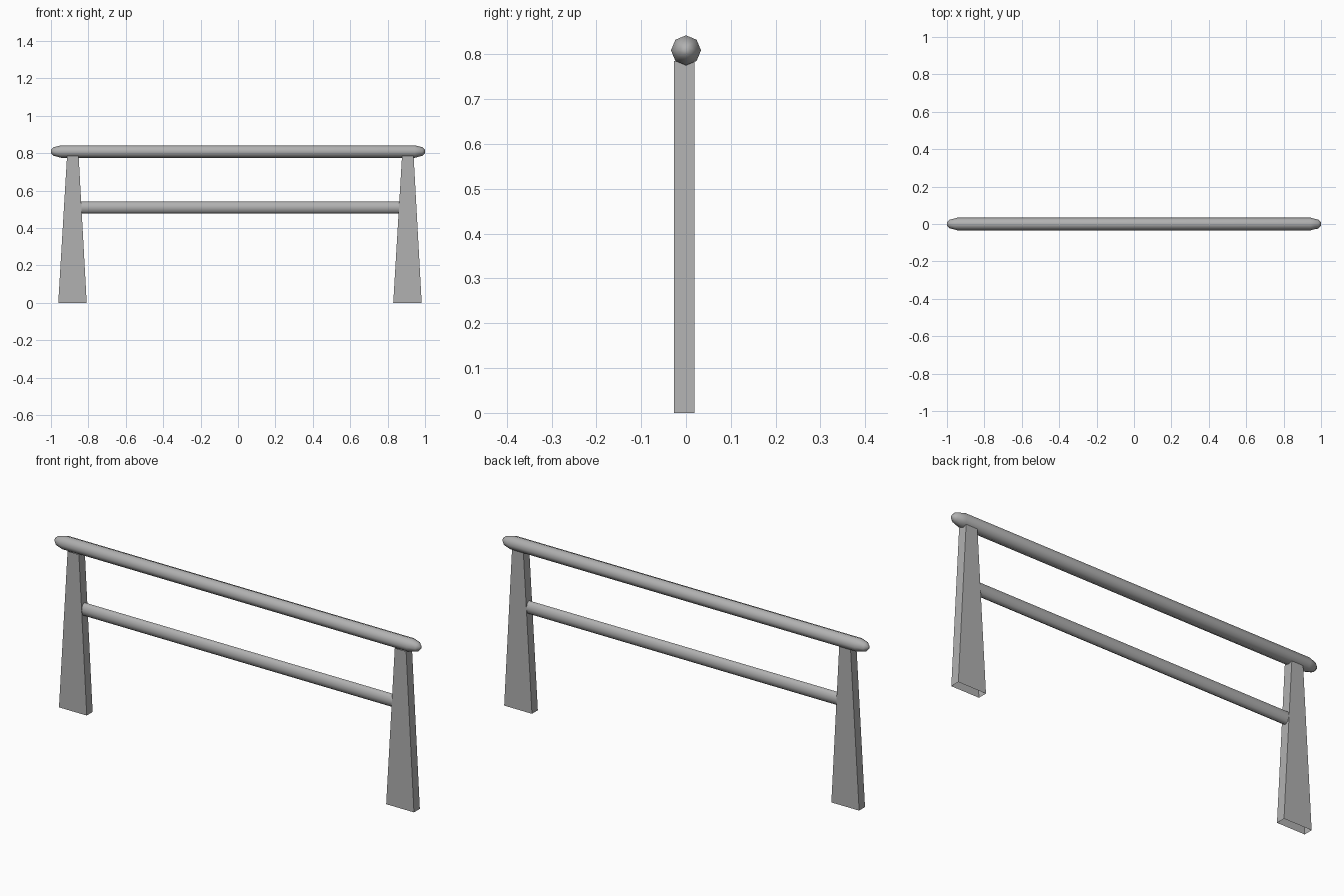
import bpy, bmesh, math

if "Cube" in bpy.data.objects:
    bpy.data.objects.remove(bpy.data.objects["Cube"])

# Dark grey used on every part
grey = bpy.data.materials.new("dark_grey")
grey.diffuse_color = (0.44, 0.44, 0.44, 1)
grey.use_nodes = True
grey.node_tree.nodes["Principled BSDF"].inputs["Base Color"].default_value = grey.diffuse_color


def make_object(name, bm, smooth):
    bmesh.ops.recalc_face_normals(bm, faces=bm.faces)
    for f in bm.faces:
        f.smooth = smooth
    mesh = bpy.data.meshes.new(name)
    bm.to_mesh(mesh)
    bm.free()
    mesh.materials.append(grey)
    obj = bpy.data.objects.new(name, mesh)
    bpy.context.collection.objects.link(obj)
    return obj


def rail(name, profile, y, z, depth=1.0, sides=8, capped=False):
    """Sweep along x; profile is (x, radius) pairs, depth scales y."""
    bm = bmesh.new()
    rings = []
    for x, r in profile:
        angles = [2 * math.pi * i / sides for i in range(sides)]
        rings.append([bm.verts.new((x, y + r * depth * math.cos(a), z + r * math.sin(a)))
                      for a in angles])
    for a, b in zip(rings, rings[1:]):
        for i in range(sides):
            j = (i + 1) % sides
            bm.faces.new((a[i], a[j], b[j], b[i]))
    if capped:
        bm.faces.new(rings[0])
        bm.faces.new(rings[-1])
    return make_object(name, bm, True)


def post(name, cx, top_cx):
    """Tapered box tube, open at the foot and under the rail."""
    bm = bmesh.new()
    y0, y1 = -0.027, 0.019
    rings = []
    for c, half, z in ((cx, 0.076, 0), (top_cx, 0.031, 0.785)):
        corners = ((-half, y0), (half, y0), (half, y1), (-half, y1))
        rings.append([bm.verts.new((c + x, y, z)) for x, y in corners])
    for i in range(4):
        j = (i + 1) % 4
        bm.faces.new((rings[0][i], rings[0][j], rings[1][j], rings[1][i]))
    return make_object(name, bm, False)


# Top rail with rounded ends
end = [(0.945, 0.0335), (0.985, 0.023), (0.999, 0.009), (1.0, 0.002)]
rail("top_rail", [(-x, r) for x, r in reversed(end)] + end, 0, 0.809, capped=True)

# Flattened lower rail running between the posts
rail("lower_rail", [(-0.85, 0.033), (0.87, 0.033)], -0.004, 0.51, depth=0.68)

# Posts
post("left_post", -0.885, -0.883)
post("right_post", 0.906, 0.908)
